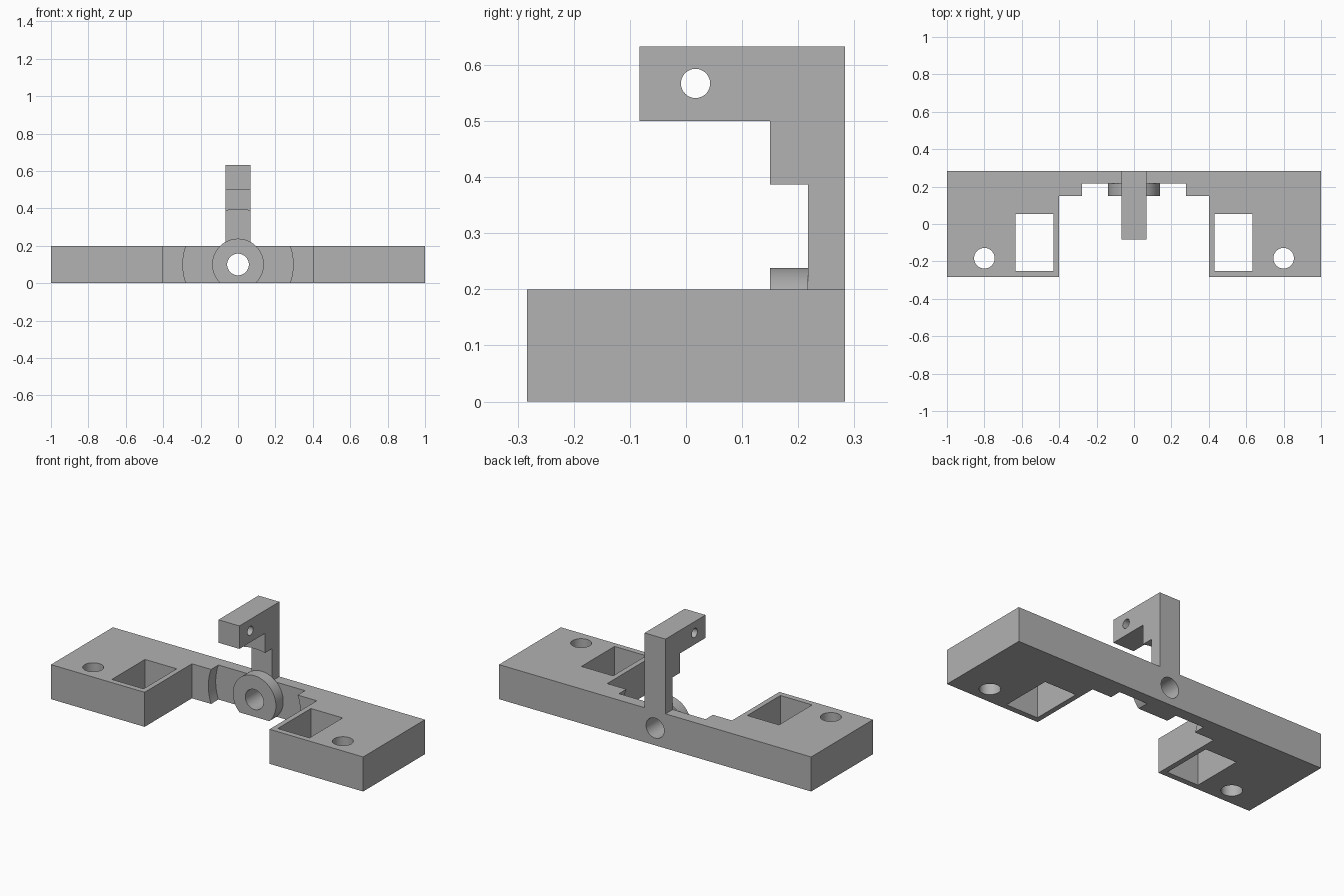
import bpy
import bmesh
from math import asin, cos, pi, sin
from mathutils import Vector

cube = bpy.data.objects.get("Cube")
if cube:
    bpy.data.objects.remove(cube, do_unlink=True)

grey = bpy.data.materials.new("plain grey")
grey.use_nodes = True
colour = (0.445, 0.445, 0.445, 1)
grey.diffuse_color = colour
grey.node_tree.nodes["Principled BSDF"].inputs["Base Color"].default_value = colour


def prism(name, outline, axis, start, end):
    """Extrude a 2D outline along x (y,z outline), y (x,z) or z (x,y)."""
    place = {"x": lambda a, b, t: (t, a, b),
             "y": lambda a, b, t: (a, t, b),
             "z": lambda a, b, t: (a, b, t)}[axis]
    bm = bmesh.new()
    face = bm.faces.new([bm.verts.new(place(a, b, start)) for a, b in outline])
    top = bmesh.ops.extrude_face_region(bm, geom=[face])["geom"]
    move = Vector(place(0, 0, end - start))
    bmesh.ops.translate(bm, vec=move, verts=[v for v in top if isinstance(v, bmesh.types.BMVert)])
    bmesh.ops.recalc_face_normals(bm, faces=bm.faces)
    mesh = bpy.data.meshes.new(name)
    bm.to_mesh(mesh)
    bm.free()
    mesh.materials.append(grey)
    obj = bpy.data.objects.new(name, mesh)
    bpy.context.collection.objects.link(obj)
    return obj


def circle(a, b, radius, count=64):
    return [(a + radius * cos(2 * pi * i / count), b + radius * sin(2 * pi * i / count))
            for i in range(count)]


def rect(a0, a1, b0, b1):
    return [(a0, b0), (a1, b0), (a1, b1), (a0, b1)]


def combine(target, tool, operation):
    tool.hide_render = True
    mod = target.modifiers.new(operation.lower(), "BOOLEAN")
    mod.operation = operation
    mod.solver = "EXACT"
    mod.object = tool
    bpy.context.view_layer.objects.active = target
    bpy.ops.object.modifier_apply(modifier=mod.name)
    bpy.data.objects.remove(tool, do_unlink=True)


FRONT, BACK, WALL, FLOOR = -0.283, 0.283, 0.15, 0.217
TOP, AXIS_Z, HALF_POST = 0.2, 0.1, 0.067

# U-shaped base plate
half = [(1, BACK), (1, FRONT), (0.4, FRONT), (0.4, WALL)]
base = prism("bracket", half + [(-x, y) for x, y in reversed(half)], "z", 0, TOP)

# Upright post with forward arm, sunk into the plate
post = prism("post_and_arm",
             [(BACK, 0.05), (BACK, 0.633), (-0.083, 0.633), (-0.083, 0.5), (WALL, 0.5), (WALL, 0.05)],
             "x", -HALF_POST, HALF_POST)
combine(base, post, "UNION")

# Round recess around the central bore
combine(base, prism("recess", circle(0, AXIS_Z, 0.295, 96), "y", 0.1, FLOOR), "DIFFERENCE")

# Round boss, trimmed flat at the underside
r = 0.138
dip = asin(AXIS_Z / r)
arc = [-dip + (pi + 2 * dip) * i / 56 for i in range(57)]
boss = prism("boss", [(r * cos(t), AXIS_Z + r * sin(t)) for t in arc], "y", WALL, FLOOR)
combine(base, boss, "UNION")

# Central bore and arm pin hole
combine(base, prism("bore", circle(0, AXIS_Z, 0.058), "y", 0, 0.4), "DIFFERENCE")
combine(base, prism("pin_hole", circle(0.017, 0.567, 0.026), "x", -0.2, 0.2), "DIFFERENCE")

# Rectangular windows and screw holes on both wings
for side in (-1, 1):
    inner, outer = sorted((side * 0.43, side * 0.633))
    combine(base, prism("window", rect(inner, outer, -0.25, 0.053), "z", -0.1, 0.3), "DIFFERENCE")
    combine(base, prism("screw_hole", circle(side * 0.8, -0.183, 0.055), "z", -0.1, 0.3), "DIFFERENCE")

# Smooth round walls, sharp corners
bpy.ops.object.select_all(action="DESELECT")
base.select_set(True)
bpy.context.view_layer.objects.active = base
bpy.ops.object.shade_smooth_by_angle(angle=pi / 6)
